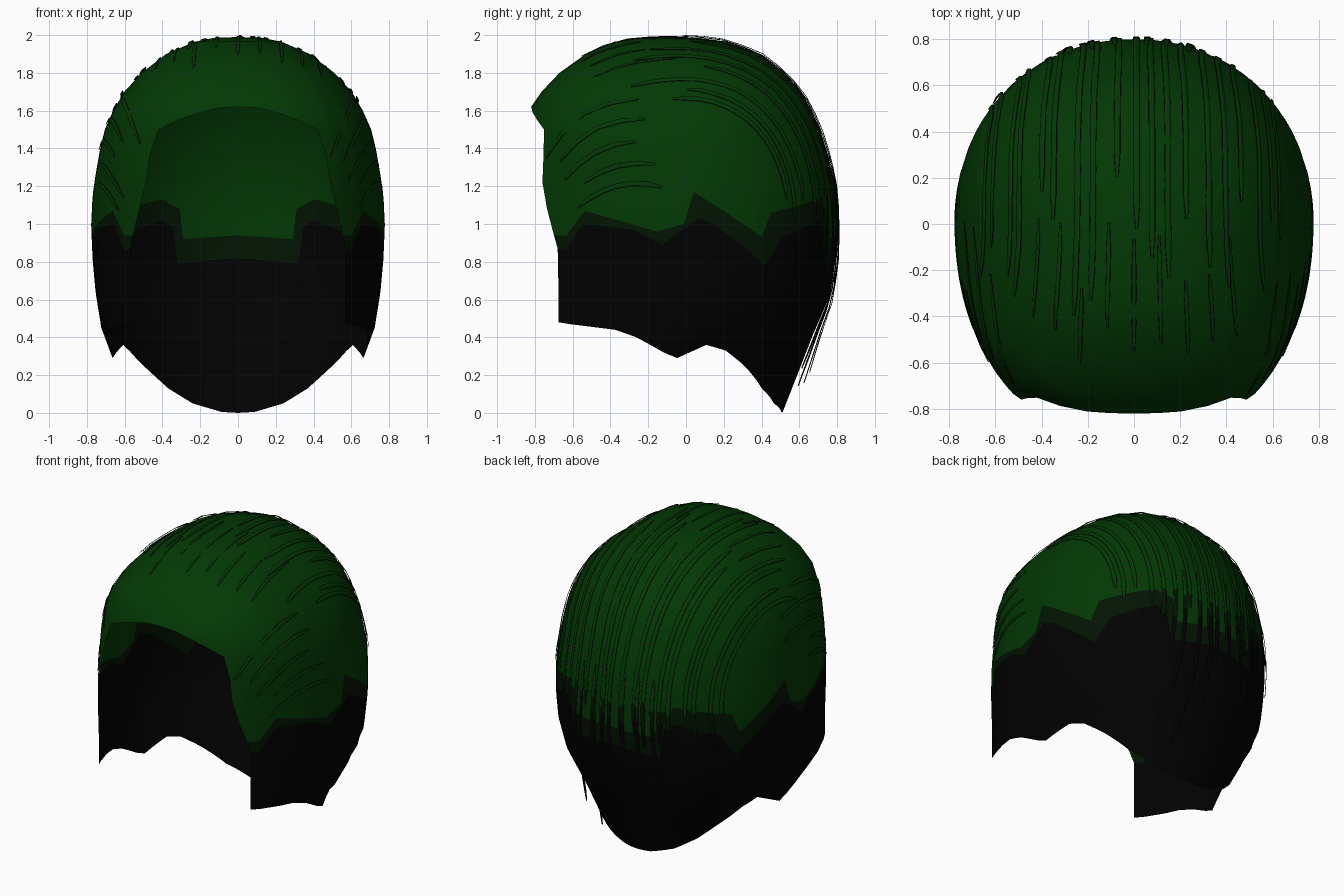
import bpy, bmesh, math, random
from mathutils import Vector
from mathutils.bvhtree import BVHTree

if "Cube" in bpy.data.objects:
    bpy.data.objects.remove(bpy.data.objects["Cube"])

random.seed(4)


def material(name, rgb):
    m = bpy.data.materials.new(name)
    m.diffuse_color = (*rgb, 1)
    m.use_nodes = True
    m.node_tree.nodes["Principled BSDF"].inputs["Base Color"].default_value = m.diffuse_color
    return m


MATS = [material("hair green", (0.0008, 0.040, 0.0012)),
        material("shadow green", (0.0007, 0.0070, 0.0007)),
        material("hair black", (0.0004, 0.0004, 0.0004))]


def lerp_table(table, x):
    """Piecewise linear lookup of the second and later columns."""
    if x <= table[0][0]:
        return table[0][1:]
    for a, b in zip(table, table[1:]):
        if x <= b[0]:
            f = (x - a[0]) / (b[0] - a[0])
            return tuple(p + (q - p) * f for p, q in zip(a[1:], b[1:]))
    return table[-1][1:]


def clamp(x):
    return max(0, min(1, x))


# height, half width, front reach, back reach, ring centre y
PROFILE = [(0, .50, .70, .51, 0), (.13, .57, .80, .565, 0), (.29, .665, .93, .62, 0),
           (.48, .735, 1.02, .70, 0), (.65, .755, .984, .775, 0), (.87, .775, .968, .80, 0),
           (1.05, .778, .967, .80, 0), (1.2, .765, .963, .79, 0), (1.4, .73, .873, .745, 0),
           (1.5, .705, .835, .71, 0), (1.62, .652, .82, .657, 0), (1.7, .602, .765, .61, 0),
           (1.8, .51, .67, .52, -.01), (1.9, .38, .53, .39, -.05),
           (1.965, .23, .38, .22, -.09), (1.985, .13, .25, .07, -.1)]
FRONT_POWER = [(1.2, 2.1), (1.5, 2.7)]  # height, squareness of the front
# azimuth in degrees from the front, height
GREEN_EDGE = [(40, .94), (45, .94), (55, 1.07), (80, .96), (91, 1.0), (97, 1.17), (104, 1.1),
              (121, .93), (126, 1.06), (151, 1.13), (158, 1.08), (159, .92), (180, .94)]
BLACK_EDGE = [(40, .87), (43, .86), (53, 1.0), (71, .97), (81, .89), (97, 1.03), (102, 1.0),
              (122, .78), (130, .93), (151, 1.02), (155, .98), (156.5, .79), (180, .82)]
HEM = [(40, .48), (44, .47), (61, .44), (69, .40), (80, .32), (86, .29), (99, .36), (108, .33),
       (120, .24), (134, .13), (150, .05), (169, .005), (180, 0)]
FRINGE = [(0, 1.62), (7, 1.615), (14, 1.59), (22, 1.55), (29.2, 1.5)]
FACE_EDGE = [(.87, 40), (1.05, 36), (1.2, 32.8), (1.4, 31.5), (1.5, 29.2)]  # height, azimuth


def surface(az, z):
    w, yf, yb, c = lerp_table(PROFILE, z)
    s, k = math.sin(math.radians(az)), -math.cos(math.radians(az))
    n, reach = (lerp_table(FRONT_POWER, z)[0], yf + c) if k < 0 else (2.1, yb - c)
    r = ((abs(s) / w) ** n + (abs(k) / reach) ** n) ** (-1 / n)
    pinch = 1 - .11 * clamp((az - 86) / 13) * clamp((.6 - z) / .24)  # narrow nape
    return Vector((r * s * pinch, c + r * k, z))


def side_point(a, z):
    t0 = lerp_table(FACE_EDGE, z)[0]
    return surface(180 - (180 - a) * (180 - t0) / 140, z)


# Hair shell: one half built in columns, then mirrored
breaks = {a for t in (GREEN_EDGE, BLACK_EDGE, HEM) for a, _ in t} | {62, 66, 75, 116, 140, 145, 164, 174}
sides = sorted(breaks)
CROWN = [1.985, 1.965, 1.9, 1.8, 1.7]
bm = bmesh.new()
pole = bm.verts.new((0, -.1, 1.99))
columns = []
for a, z_end in FRINGE[:-1]:
    columns.append([(bm.verts.new(surface(a, z)), 0) for z in CROWN + [(1.7 + z_end) / 2, z_end]])
for a in sides:
    zg, zk, zb = (lerp_table(t, a)[0] for t in (GREEN_EDGE, BLACK_EDGE, HEM))
    rows = [(z, 0) for z in CROWN + [1.6, 1.5]]
    rows += [(1.5 + (zg - 1.5) * i / 4, 0) for i in range(1, 5)]
    rows += [(zk, 1)]
    rows += [(zk + (zb - zk) * i / 4, 2) for i in range(1, 5)]
    columns.append([(bm.verts.new(side_point(a, z)), m) for z, m in rows])
for left, right in zip(columns, columns[1:]):
    bm.faces.new((pole, left[0][0], right[0][0]))
    for i in range(min(len(left), len(right)) - 1):
        f = bm.faces.new((left[i][0], left[i + 1][0], right[i + 1][0], right[i][0]))
        f.material_index = right[i + 1][1]
for v in bm.verts:
    if abs(v.co.x) < 1e-4:
        v.co.x = 0
half = list(bm.verts) + list(bm.edges) + list(bm.faces)
dup = bmesh.ops.duplicate(bm, geom=half)["geom"]
for g in dup:
    if isinstance(g, bmesh.types.BMVert):
        g.co.x *= -1
bmesh.ops.reverse_faces(bm, faces=[g for g in dup if isinstance(g, bmesh.types.BMFace)])
bmesh.ops.remove_doubles(bm, verts=bm.verts, dist=1e-4)
bm.normal_update()
tree = BVHTree.FromBMesh(bm)


def finish(name, bm):
    me = bpy.data.meshes.new(name)
    bm.to_mesh(me)
    bm.free()
    for m in MATS:
        me.materials.append(m)
    ob = bpy.data.objects.new(name, me)
    bpy.context.collection.objects.link(ob)
    bpy.ops.object.select_all(action='DESELECT')
    ob.select_set(True)
    bpy.context.view_layer.objects.active = ob
    bpy.ops.object.shade_smooth_by_angle(angle=math.radians(50))


finish("hair_shell", bm)

# Combed strands: raised ribbons with thin dark rims, swept from front to nape
sb = bmesh.new()


def strand(phi, start, end, width, lift, centre=(0, 0, 1.1), tail=0):
    centre = Vector(centre)
    pts = []
    steps = max(4, int((end - start) / 7))
    p = math.radians(phi)
    for i in range(steps + 1):
        t = math.radians(start + (end - start) * i / steps)
        d = Vector((math.sin(p), -math.cos(p) * math.cos(t), math.cos(p) * math.sin(t)))
        hit, nor, _, _ = tree.ray_cast(centre, d)
        if hit is None:
            break
        pts.append((hit, -nor if nor.dot(d) < 0 else nor))
    prev = None
    last = len(pts) - 1
    for i, (h, n) in enumerate(pts):
        tan = pts[min(i + 1, last)][0] - pts[max(i - 1, 0)][0]
        side = tan.cross(n).normalized() * width * (.15 if i in (0, last) else .5)
        rim = side.normalized() * .003
        c = h + n * (lift + tail * (i / last) ** 3)
        low = n * -.003
        row = [sb.verts.new(q) for q in (c - side - rim + low, c - side, c + side, c + side + rim + low)]
        if prev:
            base = 2 if h.z < .93 else (1 if h.z < 1.06 else 0)
            for j, rim_face in enumerate((True, False, True)):
                f = sb.faces.new((prev[j], prev[j + 1], row[j + 1], row[j]))
                f.material_index = 2 if rim_face else base
        prev = row


for i in range(19):
    # long strands over the back
    phi = -50 + 5.5 * i + random.uniform(-1.5, 1.5)
    strand(phi, random.uniform(60, 110), random.uniform(175, 212), .022, random.uniform(.006, .014))
for i in range(9):
    # short strands above the forehead
    start = random.uniform(50, 62)
    strand(-28 + 7 * i, start, start + random.uniform(18, 32), .014, .006)
for i in range(5):
    # strands brushed back along the temples
    for sign in (-1, 1):
        start = random.uniform(62, 78)
        strand(sign * (30 + 5 * i), start, start + random.uniform(30, 45), .02, .007, (0, -.35, .6))
for phi in (-20, -13, -6, 4, 10, 17):
    # loose nape wisps
    strand(phi, 165, random.uniform(232, 240), .02, .012, tail=.05)
finish("hair_strands", sb)
